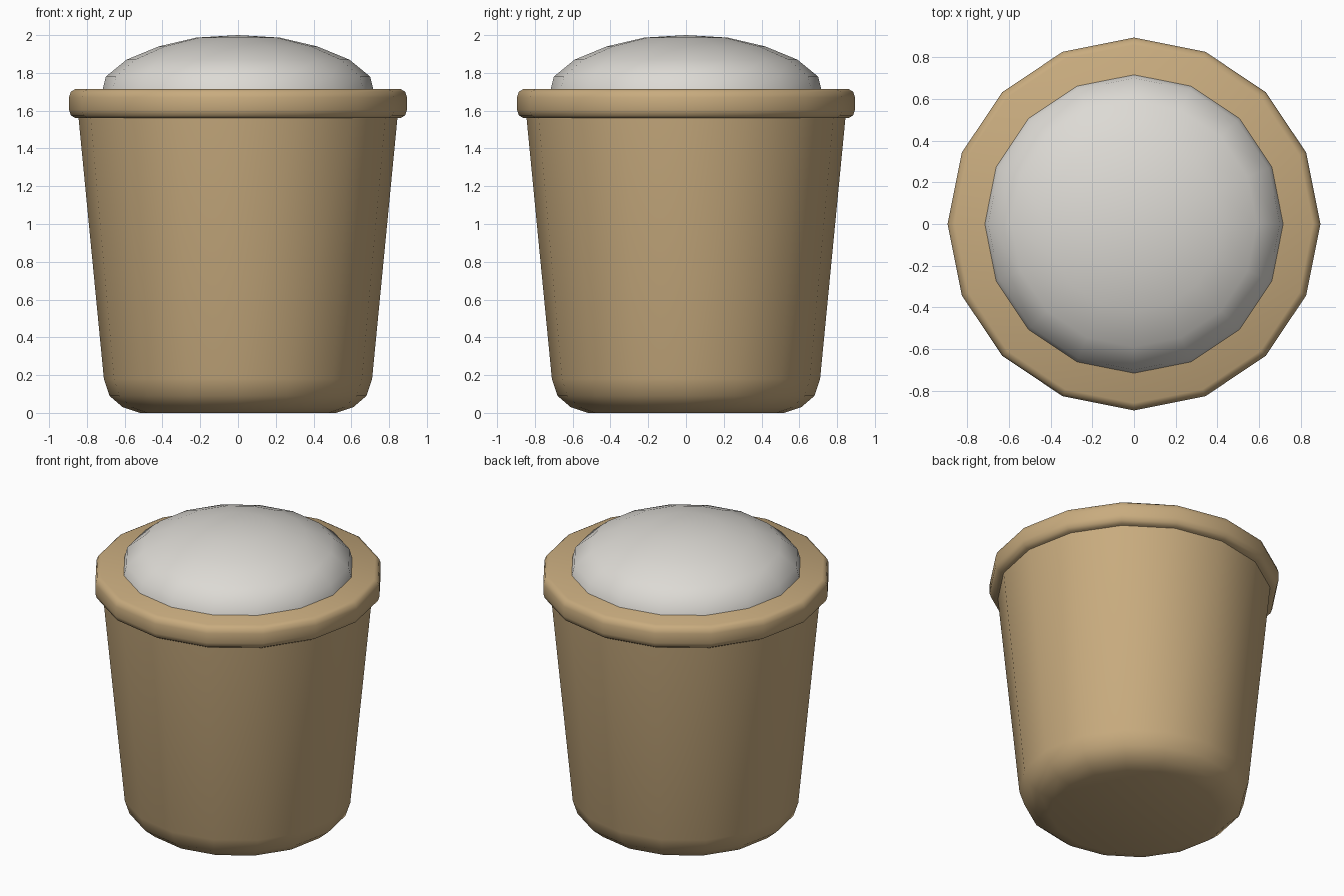
import bpy
import bmesh
import math
from mathutils import Vector, Matrix

SIDES = 16

default = bpy.data.objects.get("Cube")
if default:
    bpy.data.objects.remove(default, do_unlink=True)


def make_material(name, color):
    mat = bpy.data.materials.new(name)
    mat.use_nodes = True
    rgba = (*color, 1.0)
    mat.diffuse_color = rgba
    mat.node_tree.nodes["Principled BSDF"].inputs["Base Color"].default_value = rgba
    mat.node_tree.nodes["Principled BSDF"].inputs["Roughness"].default_value = 0.7
    return mat


def lathe(name, profile, mat, sharp_angle):
    """Spin a (radius, height) profile, listed bottom to top outside, around z."""
    bm = bmesh.new()
    verts = [bm.verts.new((r, 0, z)) for r, z in profile]
    edges = [bm.edges.new(pair) for pair in zip(verts, verts[1:])]
    bmesh.ops.spin(bm, geom=verts + edges, cent=(0, 0, 0), axis=(0, 0, 1),
                   angle=math.tau, steps=SIDES, use_duplicate=False)
    bmesh.ops.remove_doubles(bm, verts=bm.verts, dist=0.0005)
    bmesh.ops.dissolve_degenerate(bm, edges=bm.edges, dist=0.0001)
    bmesh.ops.recalc_face_normals(bm, faces=bm.faces)
    mesh = bpy.data.meshes.new(name)
    bm.to_mesh(mesh)
    bm.free()
    mesh.materials.append(mat)
    obj = bpy.data.objects.new(name, mesh)
    bpy.context.collection.objects.link(obj)
    bpy.ops.object.select_all(action="DESELECT")
    obj.select_set(True)
    bpy.context.view_layer.objects.active = obj
    bpy.ops.object.shade_smooth_by_angle(angle=math.radians(sharp_angle))
    return obj


tan = make_material("tan", (0.58, 0.41, 0.21))
off_white = make_material("off white", (0.72, 0.70, 0.66))

# Tapered cup with a rounded foot
lathe("cup_body", [(0, 0), (0.52, 0), (0.61, 0.03), (0.68, 0.09),
                   (0.71, 0.18), (0.845, 1.57), (0, 1.57)], tan, 50)

# Thick rounded rim
lathe("cup_rim", [(0, 1.56), (0.86, 1.56), (0.885, 1.575), (0.895, 1.605),
                  (0.895, 1.67), (0.885, 1.70), (0.86, 1.715), (0, 1.715)], tan, 50)

# Domed filling
lathe("dome_top", [(0, 1.70), (0.72, 1.70), (0.70, 1.78), (0.59, 1.87),
                   (0.42, 1.94), (0.22, 1.987), (0, 2.0)], off_white, 50)
